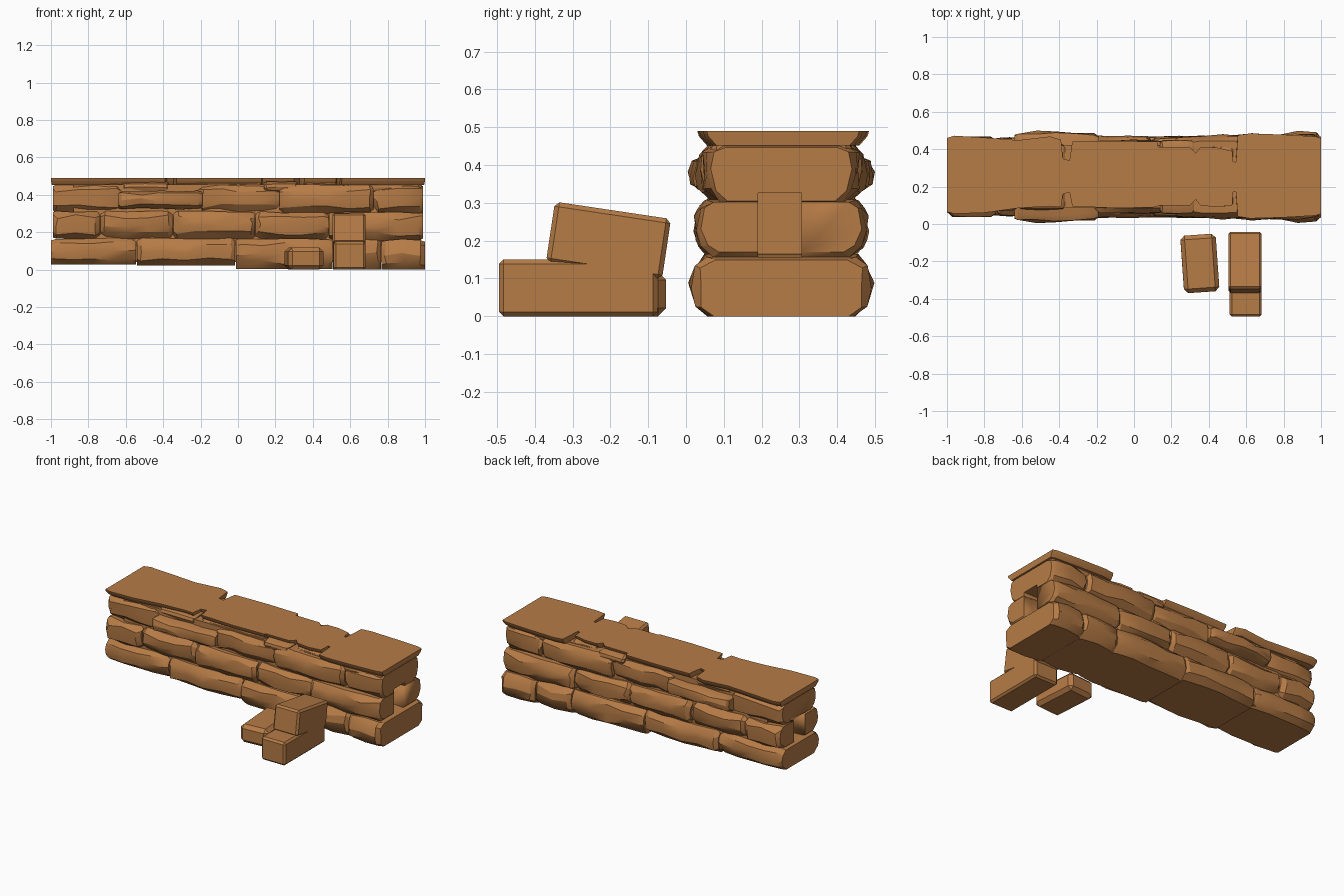
import bpy, bmesh, math, random
from mathutils import Matrix, Vector

if "Cube" in bpy.data.objects:
    bpy.data.objects.remove(bpy.data.objects["Cube"])

random.seed(7)
MID = 0.252          # centre plane of the wall in y

clay = bpy.data.materials.new("warm brown stone")
clay.diffuse_color = (0.47, 0.2, 0.061, 1)
clay.use_nodes = True
clay.node_tree.nodes["Principled BSDF"].inputs["Base Color"].default_value = clay.diffuse_color


def finish(bm, name, angle=28):
    bmesh.ops.recalc_face_normals(bm, faces=bm.faces[:])
    me = bpy.data.meshes.new(name)
    bm.to_mesh(me)
    bm.free()
    me.materials.append(clay)
    ob = bpy.data.objects.new(name, me)
    bpy.context.collection.objects.link(ob)
    bpy.ops.object.select_all(action='DESELECT')
    ob.select_set(True)
    bpy.context.view_layer.objects.active = ob
    bpy.ops.object.shade_smooth_by_angle(angle=math.radians(angle))
    return ob


def box(name, lo, hi):
    bm = bmesh.new()
    bmesh.ops.create_cube(bm, size=1)
    for v in bm.verts:
        v.co = Vector(a + (b - a) * (c + 0.5) for a, b, c in zip(lo, hi, v.co))
    return finish(bm, name)


def loft(name, rings):
    """Skin a row of equal rings and close both ends."""
    bm = bmesh.new()
    rows = [[bm.verts.new(p) for p in r] for r in rings]
    n = len(rows[0])
    for a, b in zip(rows, rows[1:]):
        for i in range(n):
            j = (i + 1) % n
            bm.faces.new((a[i], a[j], b[j], b[i]))
    bm.faces.new(rows[0])
    bm.faces.new(rows[-1][::-1])
    return finish(bm, name)


def stone(name, x0, x1, y0, z0, z1, rough=0.012, flat_base=False, bulge=0.012):
    """Rough-hewn stone through the wall, bulging front and matching back."""
    h = z1 - z0
    e = min(0.022, h * 0.2)
    steps = max(2, round((x1 - x0) / 0.12))
    xs = [x0, x0 + e]
    xs += [x0 + e + (x1 - x0 - 2 * e) * k / steps for k in range(1, steps)]
    xs += [x1 - e, x1]
    profile = [(0.045, 0.0), (0.008, 0.22), (0.0, 0.5), (0.006, 0.8), (0.035, 1.0)]
    rings = []
    for k, x in enumerate(xs):
        end = k in (0, len(xs) - 1)
        swell = bulge * (1 - math.sin(math.pi * (x - x0) / (x1 - x0)))
        half = []
        for inset, t in profile:
            y = y0 + inset + swell + random.uniform(-0.3, 1) * rough + (0.012 if end else 0)
            z = z0 + t * h
            if 0 < t < 1:
                z += random.uniform(-1, 1) * rough
            elif not (flat_base and t == 0):
                z += random.uniform(-0.4, 0.4) * rough
                if end:
                    z += 0.007 * (1 if t == 0 else -1)
            dx = 0 if end else random.uniform(-0.6, 0.6) * rough
            half.append(Vector((x + dx, y, z)))
        rings.append(half + [Vector((p.x, 2 * MID - p.y, p.z)) for p in reversed(half)])
    return loft(name, rings)


# Courses of stones: left, right, front face, bottom, top
courses = {
    "bottom": [(-1, -0.545, 0.04, 0.028, 0.168), (-0.54, -0.015, 0.03, 0.022, 0.168),
               (-0.012, 0.505, 0.025, 0.003, 0.165), (0.508, 0.765, 0.02, 0.0, 0.165),
               (0.766, 1, 0.008, 0.0, 0.16)],
    "middle": [(-0.99, -0.737, 0.03, 0.165, 0.312), (-0.735, -0.347, 0.035, 0.165, 0.312),
               (-0.345, 0.092, 0.025, 0.163, 0.31), (0.094, 0.485, 0.03, 0.163, 0.308),
               (0.487, 0.99, 0.015, 0.158, 0.306)],
    "upper": [(-0.99, -0.625, 0.055, 0.308, 0.455), (-0.64, -0.19, 0.005, 0.325, 0.42),
              (-0.21, 0.225, 0.045, 0.308, 0.45), (0.222, 0.725, 0.025, 0.305, 0.455),
              (0.725, 0.99, 0.04, 0.3, 0.458)]}
built = {}
for course, rows in courses.items():
    for i, (a, b, y, z0, z1) in enumerate(rows):
        name = f"{course}_stone_{i + 1}"
        built[name] = stone(name, a, b, y, z0, z1, flat_base=course == "bottom")

# Pockets cut into both ends of the wall
pockets = (("right", (0.88, 0.19, 0.15), (1.1, 0.305, 0.326), ("middle_stone_5", "upper_stone_5")),
           ("left", (-1.1, 0.19, 0.15), (-0.88, 0.305, 0.32), ("middle_stone_1", "upper_stone_1")))
for side, lo, hi, targets in pockets:
    cutter = box(f"{side}_pocket_cutter", lo, hi)
    cutter.hide_render = True
    cutter.display_type = 'WIRE'
    for t in targets:
        mod = built[t].modifiers.new("pocket", 'BOOLEAN')
        mod.operation = 'DIFFERENCE'
        mod.object = cutter
        bpy.context.view_layer.objects.active = built[t]
        bpy.ops.object.modifier_apply(modifier=mod.name)

# Thin filler stones beneath the cap
for i, (a, b, y) in enumerate([(-0.62, -0.37, 0.075), (-0.33, 0.13, 0.085),
                               (0.14, 0.32, 0.05), (0.36, 0.53, 0.085), (0.56, 0.98, 0.06)]):
    stone(f"filler_stone_{i + 1}", a, b, y, 0.41, 0.47, 0.005, bulge=0.004)

# Inner core closing the joints
box("wall_core", (-0.88, 0.085, 0.04), (0.88, 2 * MID - 0.085, 0.455))

# Flat cap with notches at its joints: x, front y, back y
cap = [(-1, 0.065, 0.46), (-0.96, 0.055, 0.472), (-0.8, 0.06, 0.462), (-0.62, 0.085, 0.448),
       (-0.45, 0.095, 0.468), (-0.39, 0.09, 0.45), (-0.38, 0.16, 0.35), (-0.345, 0.17, 0.34),
       (-0.33, 0.095, 0.44), (-0.1, 0.085, 0.445), (0.125, 0.09, 0.44), (0.13, 0.1, 0.412),
       (0.3, 0.1, 0.41), (0.33, 0.13, 0.38), (0.355, 0.1, 0.41), (0.44, 0.09, 0.41),
       (0.525, 0.1, 0.39), (0.53, 0.17, 0.335), (0.545, 0.17, 0.33), (0.555, 0.04, 0.475),
       (0.62, 0.03, 0.484), (0.8, 0.035, 0.478), (0.97, 0.045, 0.468), (1, 0.055, 0.458)]
loft("cap_slab", [[(x, f, 0.49), (x, f + 0.004, 0.476), (x * 0.995, f + 0.025, 0.452),
                   (x * 0.995, b - 0.025, 0.452), (x, b - 0.004, 0.476), (x, b, 0.49)]
                  for x, f, b in cap])


def block(name, centre, size, tilt=0, turn=0, bevel=0.014, shrink=0.0):
    """Loose squared block with worn edges."""
    bm = bmesh.new()
    bmesh.ops.create_cube(bm, size=1)
    for v in bm.verts:
        v.co = Vector(c * s for c, s in zip(v.co, size))
        if v.co.z > 0:
            v.co.x *= 1 - random.uniform(0, shrink)
    bmesh.ops.bevel(bm, geom=bm.edges[:], offset=bevel, segments=1, affect='EDGES')
    bmesh.ops.transform(bm, verts=bm.verts[:], matrix=Matrix.Translation(centre)
                        @ Matrix.Rotation(math.radians(turn), 4, 'Z')
                        @ Matrix.Rotation(math.radians(tilt), 4, 'X'))
    finish(bm, name)


# Fallen blocks in front of the wall
block("fallen_block_low", (0.352, -0.211, 0.059), (0.19, 0.308, 0.118), turn=4,
      bevel=0.022, shrink=0.04)
block("fallen_block_base", (0.597, -0.285, 0.075), (0.172, 0.42, 0.15), bevel=0.012)
block("fallen_block_leaning", (0.594, -0.205, 0.2), (0.178, 0.31, 0.162), tilt=-8.5, bevel=0.012)
